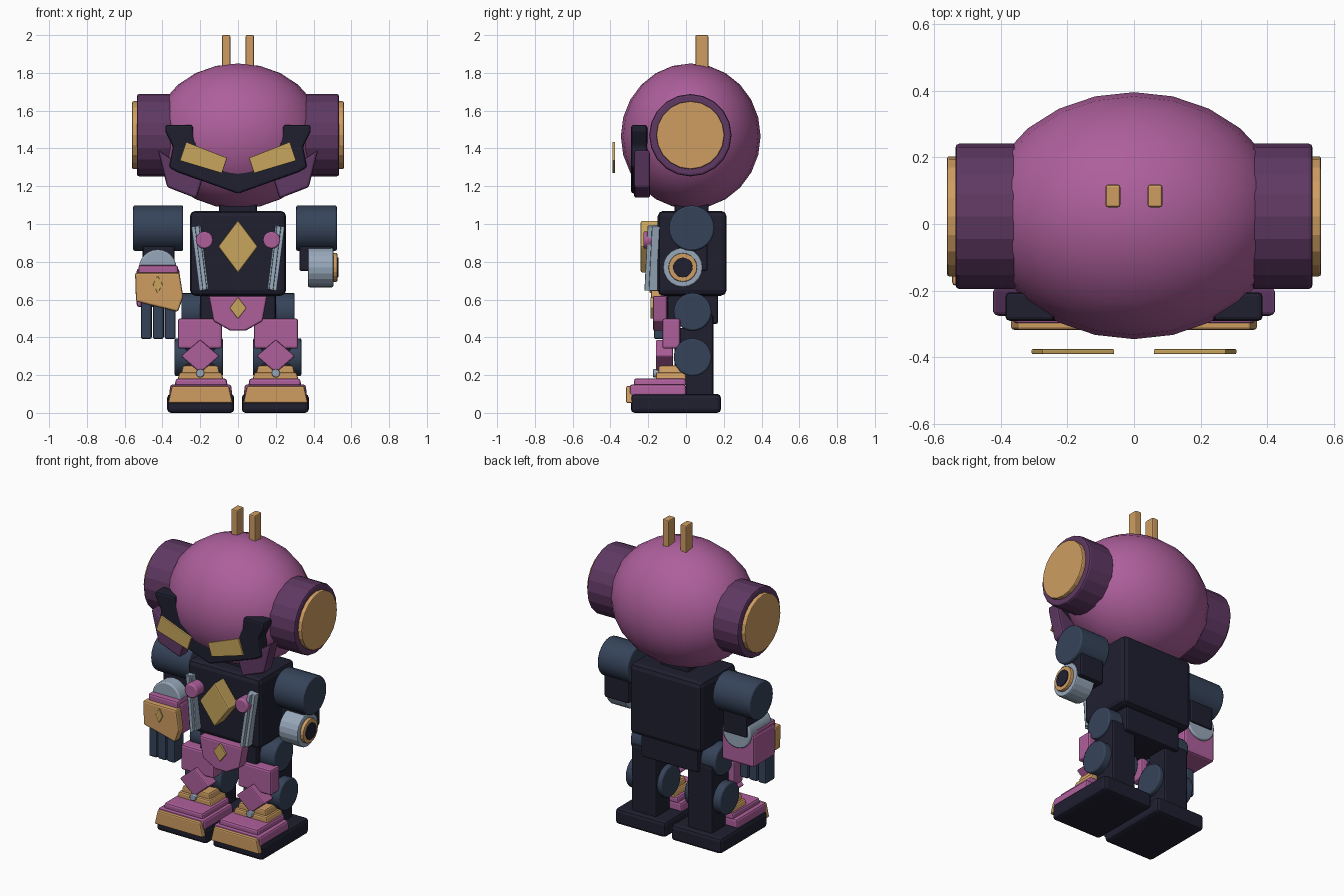
import bpy, bmesh, math
from mathutils import Matrix, Vector

if "Cube" in bpy.data.objects:
    bpy.data.objects.remove(bpy.data.objects["Cube"])


def material(name, r, g, b):
    m = bpy.data.materials.new(name)
    m.use_nodes = True
    m.diffuse_color = (r, g, b, 1)
    m.node_tree.nodes["Principled BSDF"].inputs["Base Color"].default_value = (r, g, b, 1)
    return m


PINK = material("magenta", .42, .115, .33)
PURPLE = material("plum", .115, .04, .125)
NAVY = material("navy", .014, .014, .03)
SLATE = material("slate blue", .036, .056, .1)
GREY = material("steel grey", .31, .39, .49)
GOLD = material("orange gold", .62, .34, .122)
YELLOW = material("yellow gold", .57, .375, .11)


def finish(name, bm, mat, bevel=0, smooth=False):
    bmesh.ops.recalc_face_normals(bm, faces=bm.faces)
    me = bpy.data.meshes.new(name)
    bm.to_mesh(me)
    bm.free()
    me.materials.append(mat)
    ob = bpy.data.objects.new(name, me)
    bpy.context.collection.objects.link(ob)
    if bevel:
        mod = ob.modifiers.new("bevel", "BEVEL")
        mod.width = bevel
        mod.segments = 2
        mod.limit_method = "ANGLE"
        mod.angle_limit = math.radians(35)
    if smooth:
        bpy.ops.object.select_all(action="DESELECT")
        ob.select_set(True)
        bpy.context.view_layer.objects.active = ob
        bpy.ops.object.shade_smooth_by_angle(angle=math.radians(35))
    return ob


def box(name, mat, xs, ys, zs, bevel=.012, taper=1):
    """Box from ranges; taper narrows the top in x."""
    bm = bmesh.new()
    bmesh.ops.create_cube(bm, size=1)
    c = [sum(r) / 2 for r in (xs, ys, zs)]
    d = [abs(r[1] - r[0]) for r in (xs, ys, zs)]
    for v in bm.verts:
        k = taper if v.co.z > 0 else 1
        v.co = Vector((c[0] + v.co.x * d[0] * k, c[1] + v.co.y * d[1], c[2] + v.co.z * d[2]))
    return finish(name, bm, mat, bevel)


def cyl(name, mat, axis, centre, span, r, sides=24, bevel=.008, smooth=True):
    """Cylinder along x or y; centre holds the other two coordinates."""
    bm = bmesh.new()
    mid = (span[0] + span[1]) / 2
    if axis == "x":
        turn = Matrix.Rotation(math.pi / 2, 4, "Y")
        loc = (mid, centre[0], centre[1])
    else:
        turn = Matrix.Rotation(math.pi / 2, 4, "X")
        loc = (centre[0], mid, centre[1])
    bmesh.ops.create_cone(bm, cap_ends=True, segments=sides, radius1=r, radius2=r,
                          depth=abs(span[1] - span[0]), matrix=Matrix.Translation(loc) @ turn)
    return finish(name, bm, mat, bevel, smooth)


def plate(name, mat, pts, ys, bevel=.008):
    """Front-facing outline in x, z extruded between two depths."""
    bm = bmesh.new()
    face = bm.faces.new([bm.verts.new((x, ys[0], z)) for x, z in pts])
    new = bmesh.ops.extrude_face_region(bm, geom=[face])["geom"]
    for v in new:
        if isinstance(v, bmesh.types.BMVert):
            v.co.y = ys[1]
    return finish(name, bm, mat, bevel)


def diamond(name, mat, x, z, w, h, ys, bevel=.008):
    return plate(name, mat, [(x - w, z), (x, z + h), (x + w, z), (x, z - h)], ys, bevel)


def both(pts):
    """Complete a half outline with its mirror image."""
    return pts + [(-x, z) for x, z in reversed(pts) if x]


# Head
bm = bmesh.new()
bmesh.ops.create_uvsphere(bm, u_segments=24, v_segments=12, radius=1,
                          matrix=Matrix.Translation((0, .025, 1.465)) @ Matrix.Diagonal((.45, .37, .385, 1)))
head = finish("head", bm, PINK)
for p in head.data.polygons:
    p.use_smooth = True
box("neck", NAVY, (-.1, .1), (-.06, .12), (1.04, 1.14))

# Face mask, joined across the middle below the eyes
plate("face_mask", NAVY, both([(0, 1.16), (.32, 1.275), (.365, 1.30), (.345, 1.41), (.385, 1.49),
                               (.385, 1.525), (.24, 1.525), (.23, 1.44), (0, 1.32)]), (-.29, -.205), .012)

# Torso and chest details
box("torso", NAVY, (-.255, .255), (-.15, .215), (.62, 1.07), .03)
box("pelvis", NAVY, (-.2, .2), (-.1, .17), (.47, .64))
diamond("chest_diamond", YELLOW, 0, .88, .105, .14, (-.24, -.14))
plate("waist_guard", PINK, both([(.04, .435), (.13, .485), (.155, .62)]), (-.175, -.1), .01)
diamond("waist_diamond", YELLOW, 0, .555, .045, .058, (-.188, -.165), .004)

for s, side in ((-1, "right"), (1, "left")):
    def sx(a, b):
        return (s * a, s * b)

    def part(word):
        return side + "_" + word

    # Head sides
    cyl(part("ear_drum"), PURPLE, "x", (.023, 1.47), sx(.35, .535), .218, 20, .012, False)
    cyl(part("ear_cap"), GOLD, "x", (.023, 1.47), sx(.5, .56), .18, 20, .006, False)
    box(part("antenna"), GOLD, sx(.041, .085), (.05, .118), (1.78, 2), .007)
    plate(part("cheek_guard"), PURPLE, [(s * x, z) for x, z in
          [(.425, 1.395), (.375, 1.195), (.22, 1.135), (.19, 1.23), (.33, 1.33)]], (-.275, -.19), .012)
    plate(part("eye"), YELLOW, [(s * x, z) for x, z in
          [(.058, 1.35), (.275, 1.435), (.308, 1.335), (.085, 1.268)]], (-.39, -.375), .004)

    # Chest straps and studs
    for word, w, y0, off in (("strap", .05, -.185, 0), ("strap_ridge", .022, -.208, -.005)):
        o = off - w / 2
        ob = plate(part(word), GREY, [(s * (.222 + o), .995), (s * (.222 + o + w), .985),
                   (s * (.18 + o + w), .645), (s * (.18 + o), .655)], (y0, -.13), .005)
        for v in ob.data.vertices:
            v.co.y -= (.99 - v.co.z) * .05 - .005
    cyl(part("chest_stud"), PINK, "y", (s * .178, .915), (-.225, -.14), .046, 12)

    # Legs
    cyl(part("hip_joint"), SLATE, "x", (.035, .535), sx(.12, .3), .1)
    box(part("leg"), NAVY, sx(.11, .285), (0, .145), (.08, .52))
    cyl(part("knee_joint"), SLATE, "x", (.035, .295), sx(.08, .335), .1)
    box(part("thigh_plate"), PINK, sx(.085, .318), (-.125, -.03), (.34, .5))
    box(part("thigh_core"), NAVY, sx(.12, .28), (-.06, .04), (.15, .45))
    diamond(part("knee_guard"), PINK, s * .2, .3, .102, .088, (-.16, -.07))
    cyl(part("shin_stud"), GREY, "y", (s * .2, .21), (-.175, -.1), .022, 12, .004)

    # Feet
    box(part("sole"), NAVY, sx(.02, .375), (-.292, .185), (0, .1), .02)
    box(part("foot_lower"), PINK, sx(.03, .365), (-.298, 0), (.09, .15), .012, .96)
    box(part("foot_upper"), PINK, sx(.055, .335), (-.275, 0), (.14, .182), .012, .96)
    box(part("toe_plate"), GOLD, sx(.028, .37), (-.317, -.28), (.052, .142), .008, .88)
    box(part("ankle_plate"), GOLD, sx(.075, .322), (-.16, 0), (.17, .215), .01, .9)
    box(part("ankle_plate_top"), GOLD, sx(.095, .302), (-.145, 0), (.2, .25), .01, .9)

# Right arm with fist
cyl("right_shoulder", SLATE, "x", (.03, .978), (-.555, -.29), .12)
box("right_upper_arm", NAVY, (-.505, -.335), (-.04, .11), (.75, .92))
cyl("right_wrist", GREY, "y", (-.425, .765), (-.12, .1), .1)
box("right_fist", PINK, (-.537, -.31), (-.14, .085), (.56, .765), .015)
box("right_cuff", PINK, (-.528, -.318), (-.155, .04), (.73, .782), .012)
plate("right_hand_guard", GOLD, [(-.545, .742), (-.31, .742), (-.29, .615), (-.318, .535), (-.54, .59)],
      (-.185, -.13), .01)
diamond("right_hand_diamond", YELLOW, -.425, .68, .025, .046, (-.192, -.18), .002)
for i in range(3):
    x = -.485 + i * .063
    box(f"right_finger_{i + 1}", SLATE, (x - .029, x + .029), (-.17, -.07), (.39, .6))

# Left arm with barrel
cyl("left_shoulder", SLATE, "x", (.03, .978), (.308, .523), .12)
box("left_upper_arm", NAVY, (.325, .5), (-.04, .115), (.75, .92))
cyl("left_barrel", GREY, "x", (-.017, .77), (.37, .505), .105, 20, .008, False)
cyl("left_barrel_ring", GOLD, "x", (-.017, .77), (.48, .526), .076, 20, .005, False)
cyl("left_barrel_core", NAVY, "x", (-.017, .77), (.49, .532), .052, 20, .002, False)
